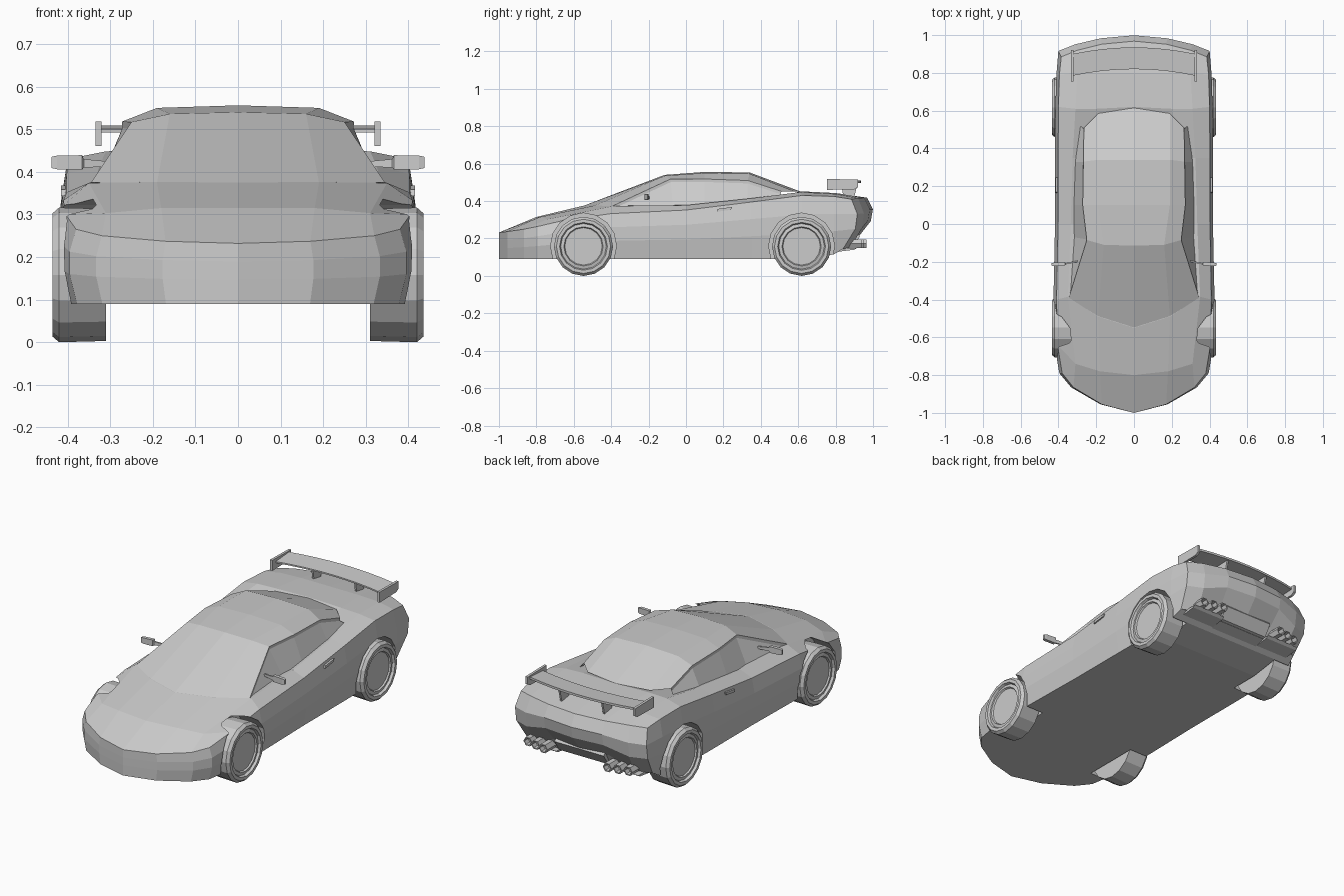
import bpy, bmesh, math
from mathutils import Vector

if "Cube" in bpy.data.objects:
    bpy.data.objects.remove(bpy.data.objects["Cube"])


def finish(name, bm):
    bmesh.ops.remove_doubles(bm, verts=bm.verts, dist=0.0005)
    bmesh.ops.recalc_face_normals(bm, faces=bm.faces)
    me = bpy.data.meshes.new(name)
    bm.to_mesh(me)
    bm.free()
    ob = bpy.data.objects.new(name, me)
    bpy.context.collection.objects.link(ob)
    return ob


def mirror(ob):
    m = ob.modifiers.new("mirror", 'MIRROR')
    m.use_clip = True
    m.merge_threshold = 0.0005
    return ob


def sheet(bm, rows):
    """Skin a grid of points; returns the faces row by row."""
    vs = [[bm.verts.new(p) for p in r] for r in rows]
    return [[bm.faces.new((a[i], a[i + 1], b[i + 1], b[i])) for i in range(len(a) - 1)]
            for a, b in zip(vs, vs[1:])]


def prism(name, outline, x0, x1):
    """Extrude a (y, z) outline from x0 to x1."""
    bm = bmesh.new()
    a = [bm.verts.new((x0, y, z)) for y, z in outline]
    b = [bm.verts.new((x1, y, z)) for y, z in outline]
    bm.faces.new(a)
    bm.faces.new(b[::-1])
    n = len(a)
    for i in range(n):
        bm.faces.new((a[i], a[(i + 1) % n], b[(i + 1) % n], b[i]))
    return finish(name, bm)


def lathe(name, profile, y, z, n=16):
    """Turn (x, radius) points about a crosswise axis."""
    bm = bmesh.new()
    rings = [[(x, y + r * math.sin(k * math.tau / n), z - r * math.cos(k * math.tau / n))
              for k in range(n + 1)] for x, r in profile]
    sheet(bm, rings)
    return finish(name, bm)


# Lower body: half of the upper skin, nose to tail, centre to shoulder
top = [
    [(0, -1, .232), (.17, -.955, .237), (.32, -.865, .25), (.38, -.79, .265)],
    [(0, -.8, .315), (.18, -.78, .315), (.31, -.74, .303), (.405, -.64, .30)],
    [(0, -.55, .375), (.19, -.49, .376), (.35, -.385, .374), (.41, -.40, .333)],
    [(0, 0, .36), (.2, 0, .36), (.335, 0, .378), (.402, 0, .352)],
    [(0, .35, .38), (.2, .35, .38), (.325, .35, .415), (.402, .35, .395)],
    [(0, .62, .452), (.2, .61, .452), (.31, .61, .448), (.4, .62, .43)],
    [(0, .8, .443), (.18, .8, .443), (.3, .8, .438), (.395, .79, .425)],
    [(0, .968, .418), (.17, .952, .418), (.3, .92, .416), (.385, .885, .41)],
]
edge = top[0][:3] + [r[3] for r in top] + top[-1][2::-1]


def drop(p, f, sx, dy):
    x, y, z = p
    low = .09 if y < .7 else .115 if y < .85 else .21 if x < .2 else .145
    return (x * sx, y + (dy if y > .85 else 0), low + (z - low) * f)


walls = [edge] + [[drop(p, *a) for p in edge]
                  for a in ((.7, 1.04, .031), (.4, 1.04, .02), (0, .995, -.045))]
walls.append([(0, p[1], p[2]) for p in walls[-1]])
bm = bmesh.new()
sheet(bm, top)
sheet(bm, walls)
body = mirror(finish("body", bm))

# Wheels and wheel arches
for end, y in (("front", -.548), ("rear", .618)):
    mirror(lathe(end + "_wheels", [(.31, 0), (.31, .155), (.42, .158), (.435, .145),
                                  (.435, .128), (.422, .122), (.426, .105),
                                  (.418, .10), (.418, 0)], y, .158))
    for s in (-1, 1):
        cut = lathe("arch_cutter", [(s * .3, 0), (s * .3, .176), (s * .5, .176), (s * .5, 0)],
                    y, .16)
        cut.hide_render = True
        cut.display_type = 'WIRE'
        b = body.modifiers.new("arch", 'BOOLEAN')
        b.object = cut
        b.operation = 'DIFFERENCE'
        b.solver = 'EXACT'

# Cabin with recessed side windows
bm = bmesh.new()
faces = sheet(bm, [
    [(0, -.55, .374), (.19, -.49, .375), (.345, -.39, .375), (.352, -.375, .365)],
    [(0, -.115, .54), (.16, -.11, .536), (.25, -.085, .517), (.325, -.07, .375)],
    [(0, .1, .556), (.19, .1, .55), (.272, .1, .518), (.328, .1, .38)],
    [(0, .34, .553), (.19, .34, .546), (.268, .33, .51), (.32, .33, .405)],
    [(0, .615, .45), (.19, .585, .45), (.265, .51, .452), (.29, .52, .43)],
])
bmesh.ops.recalc_face_normals(bm, faces=bm.faces)
bmesh.ops.inset_region(bm, faces=[r[2] for r in faces], thickness=.014, depth=-.007)
mirror(finish("cabin", bm))

# Rear wing: bowed blade, end plates and struts
bm = bmesh.new()
rows = []
for i in range(5):
    x = .325 * i / 4
    bow = .035 * (1 - (x / .325) ** 2)
    rows.append([(x, .785 + bow, .492), (x, .785 + bow, .5), (x, .9 + bow, .509),
                 (x, .9 + bow, .497), (x, .785 + bow, .492)])
sheet(bm, rows)
mirror(finish("wing_blade", bm))
mirror(prism("wing_end_plates", [(.755, .46), (.9, .463), (.92, .475), (.92, .515), (.755, .518)],
             .32, .334))
mirror(prism("wing_struts", [(.84, .43), (.9, .425), (.92, .5), (.83, .495)], .125, .135))

# Door mirrors
bm = bmesh.new()
sheet(bm, [[(x, y - sy, z - h), (x, y + sy, z - h), (x, y + sy, z + h), (x, y - sy, z + h),
            (x, y - sy, z - h)]
           for x, y, sy, z, h in ((.30, -.198, .004, .418, .006), (.362, -.21, .004, .42, .01),
                                  (.366, -.21, .009, .422, .017), (.425, -.214, .009, .422, .016),
                                  (.438, -.214, .006, .422, .013), (.438, -.214, 0, .422, 0))])
mirror(finish("door_mirrors", bm))

# Door handles
mirror(prism("door_handles", [(.165, .343), (.24, .353), (.245, .368), (.17, .358)], .395, .415))

# Diffuser and exhaust pipes
mirror(prism("rear_diffuser", [(.8, .125), (.89, .15), (.93, .21), (.9, .25), (.8, .25)], 0, .15))
for i, x in enumerate((.195, .25, .305)):
    bm = bmesh.new()
    y1 = .965 - .012 * i
    rings = [(.84, .026), (y1, .026), (y1, .02), (y1 - .03, .018), (y1 - .03, 0)]
    sheet(bm, [[(x + r * math.cos(k * math.tau / 6), y, .172 + r * math.sin(k * math.tau / 6))
                for k in range(7)] for y, r in rings])
    mirror(finish("exhaust_pipes", bm))
mirror(prism("exhaust_shelf", [(.82, .13), (.9, .14), (.915, .15), (.82, .15)], .15, .35))
